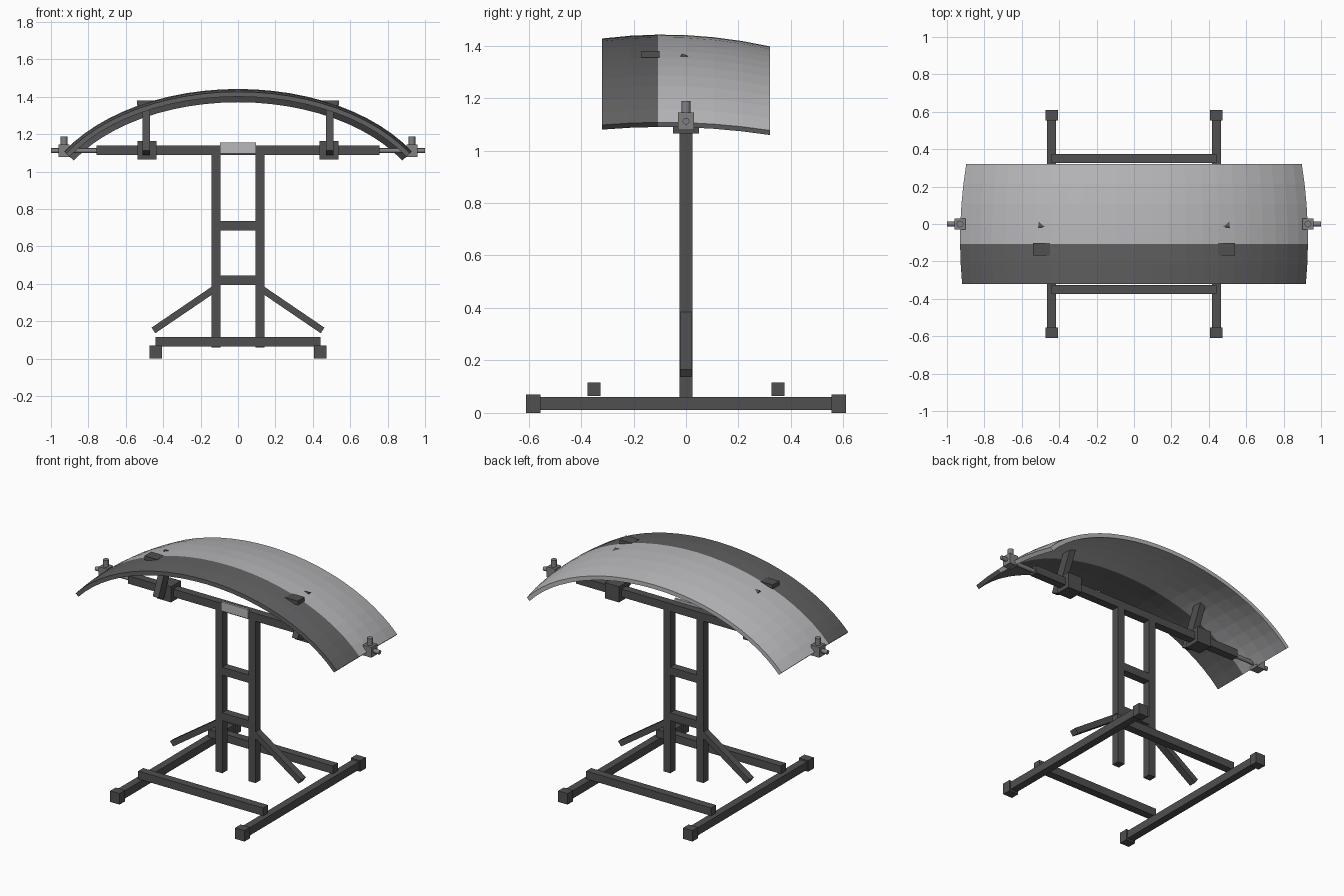
import bpy, bmesh, math
from mathutils import Matrix

if "Cube" in bpy.data.objects:
    bpy.data.objects.remove(bpy.data.objects["Cube"])


def material(name, v):
    m = bpy.data.materials.new(name)
    m.diffuse_color = (v, v, v * 1.03, 1)
    m.use_nodes = True
    m.node_tree.nodes["Principled BSDF"].inputs["Base Color"].default_value = m.diffuse_color
    return m


STEEL = material("dark_steel", 0.08)
METAL = material("clamp_metal", 0.22)
LIGHT = material("light_grey", 0.48)
DARK = material("dark_panel", 0.12)


def finish(name, bm, mats):
    bmesh.ops.recalc_face_normals(bm, faces=bm.faces)
    me = bpy.data.meshes.new(name)
    bm.to_mesh(me)
    bm.free()
    for m in mats:
        me.materials.append(m)
    ob = bpy.data.objects.new(name, me)
    bpy.context.collection.objects.link(ob)
    return ob


def box(name, loc, size, mat=STEEL, rot=(0, 0, 0)):
    bm = bmesh.new()
    bmesh.ops.create_cube(bm, size=1, matrix=Matrix.Diagonal((*size, 1)))
    ob = finish(name, bm, [mat])
    ob.location, ob.rotation_euler = loc, rot
    return ob


def cylinder(name, loc, r, length, mat=METAL, rot=(0, 0, 0), sides=16):
    bm = bmesh.new()
    bmesh.ops.create_cone(bm, cap_ends=True, segments=sides, radius1=r, radius2=r, depth=length)
    ob = finish(name, bm, [mat])
    ob.location, ob.rotation_euler = loc, rot
    for p in ob.data.polygons:
        p.use_smooth = len(p.vertices) == 4
    return ob


# Curved shell: elliptical arc across x, gentle crown along y
def shell_point(t, y, depth):
    a, b = 1.08, 0.68
    nx, nz = b * math.sin(t), a * math.cos(t)
    n = math.hypot(nx, nz)
    off = -0.273 * (y + 0.086) ** 2 - depth
    return (a * math.sin(t) + off * nx / n, y, 1.442 - b + b * math.cos(t) + off * nz / n)


def curved_panel(nx=24, ny=6):
    bm = bmesh.new()
    tmax = math.asin(0.93 / 1.08)
    grids = [[[bm.verts.new(shell_point(-tmax + 2 * tmax * i / nx, -0.32 + 0.64 * j / ny, d))
               for j in range(ny + 1)] for i in range(nx + 1)] for d in (0, 0.026)]
    top, low = grids
    for g in grids:
        for i in range(nx):
            for j in range(ny):
                bm.faces.new((g[i][j], g[i + 1][j], g[i + 1][j + 1], g[i][j + 1]))
    for i in range(nx):
        for j in (0, ny):
            bm.faces.new((top[i][j], top[i + 1][j], low[i + 1][j], low[i][j]))
    for j in range(ny):
        for i in (0, nx):
            bm.faces.new((top[i][j], top[i][j + 1], low[i][j + 1], low[i][j]))
    for f in bm.faces:
        f.material_index = 1 if f.calc_center_median().y < -0.107 else 0
    finish("curved_panel", bm, [LIGHT, DARK])


curved_panel()

# Crossbeam, front plate and ladder rungs
box("crossbeam", (0, 0, 1.115), (1.515, 0.05, 0.05))
box("front_plate", (0, -0.027, 1.126), (0.19, 0.014, 0.058), LIGHT)
for z in (0.71, 0.42):
    box("ladder_rung", (0, 0, z), (0.19, 0.05, 0.05))

# Base cross rails
for y in (-0.35, 0.35):
    box("base_cross_rail", (0, y, 0.09), (0.88, 0.05, 0.05))

for s, side in ((-1, "left"), (1, "right")):
    # Base rail with end caps
    box(side + "_base_rail", (s * 0.44, 0, 0.036), (0.048, 1.16, 0.05))
    for y in (-0.582, 0.582):
        box(side + "_foot_cap", (s * 0.44, y, 0.035), (0.066, 0.056, 0.07))
    # Upright post and diagonal brace
    box(side + "_post", (s * 0.117, 0, 0.576), (0.048, 0.05, 1.032))
    dx, dz = 0.332, -0.226
    box(side + "_brace", (s * 0.286, 0, 0.264), (math.hypot(dx, dz), 0.046, 0.036),
        rot=(0, -s * math.atan2(dz, dx), 0))
    # Sliding block, leaning bracket arm and its top tab
    box(side + "_slide_block", (s * 0.487, 0, 1.115), (0.1, 0.1, 0.1))
    box(side + "_bracket_arm", (s * 0.49, -0.045, 1.23), (0.04, 0.06, 0.28),
        rot=(math.radians(-24), 0, 0))
    box(side + "_bracket_tab", (s * 0.495, -0.135, 1.367), (0.09, 0.068, 0.026))
    # Adjustment rod with end clamp and knob
    cylinder(side + "_rod", (s * 0.865, 0, 1.112), 0.013, 0.27, rot=(0, math.pi / 2, 0))
    box(side + "_end_clamp", (s * 0.93, 0, 1.112), (0.06, 0.06, 0.066), METAL)
    cylinder(side + "_clamp_knob", (s * 0.93, 0, 1.165), 0.018, 0.046)
